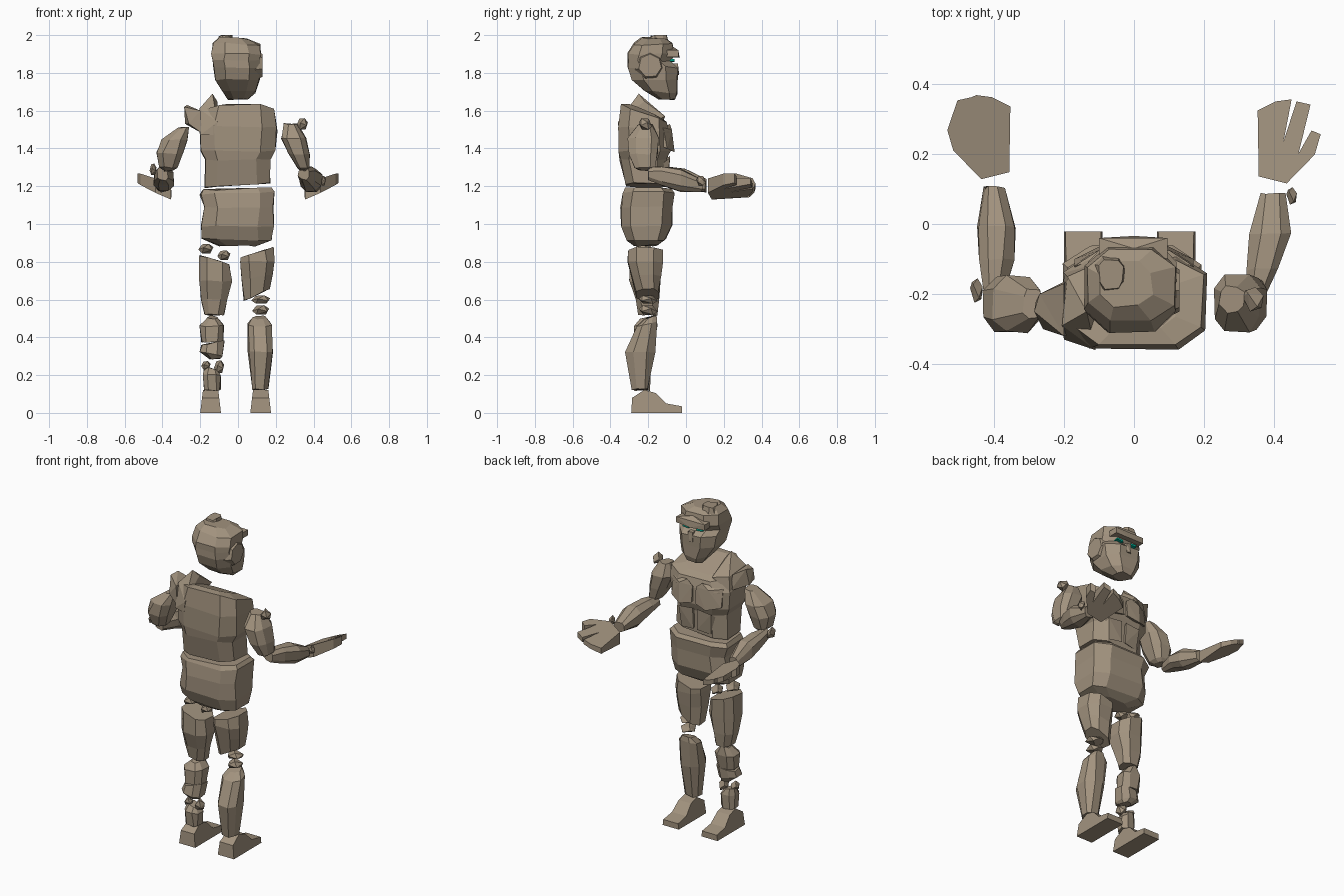
import bpy, bmesh, random
from mathutils import Vector
random.seed(4)


def material(name, rgb):
    m = bpy.data.materials.new(name)
    m.diffuse_color = (*rgb, 1)
    return m


STONE = material("stone", (0.36, 0.29, 0.21))
GLOW = material("eye_glow", (0.0, 0.45, 0.32))


def finish(name, bm, mat=STONE):
    bmesh.ops.recalc_face_normals(bm, faces=bm.faces)
    me = bpy.data.meshes.new(name)
    bm.to_mesh(me)
    bm.free()
    me.materials.append(mat)
    ob = bpy.data.objects.new(name, me)
    bpy.context.collection.objects.link(ob)
    return ob


def loft(name, rings, along_y=False, k=0.5, jit=0.005):
    """Eight-sided loft; ring = (a0, a1, b0, b1, height, tilt_a, tilt_b)."""
    shape = [(1, -k), (1, k), (k, 1), (-k, 1), (-1, k), (-1, -k), (-k, -1), (k, -1)]
    bm = bmesh.new()
    loops = []
    for r in rings:
        a0, a1, b0, b1, h, ta, tb = (tuple(r) + (0, 0))[:7]
        loop = []
        for u, v in shape:
            da, db = u * (a1 - a0) / 2, v * (b1 - b0) / 2
            p = Vector(((a0 + a1) / 2 + da, (b0 + b1) / 2 + db, h + ta * da + tb * db))
            p += Vector([random.uniform(-jit, jit) for _ in range(3)])
            loop.append(bm.verts.new((p.x, p.z, p.y) if along_y else p))
        loops.append(loop)
    for lo, hi in zip(loops, loops[1:]):
        for i in range(8):
            j = (i + 1) % 8
            bm.faces.new((lo[i], lo[j], hi[j], hi[i]))
    bm.faces.new(loops[0])
    bm.faces.new(loops[-1])
    return finish(name, bm)


def hull(name, pts, mat=STONE):
    bm = bmesh.new()
    for p in pts:
        bm.verts.new(p)
    res = bmesh.ops.convex_hull(bm, input=bm.verts)
    loose = [v for v in bm.verts if not v.link_faces]
    bmesh.ops.delete(bm, geom=loose, context='VERTS')
    return finish(name, bm, mat)


def pebble(name, x, y, z, rx, ry, rz):
    dirs = [(1, .3, .3), (-1, .2, -.2), (.2, 1, -.4), (-.3, -1, .2), (.4, -.6, 1), (-.5, .5, .9),
            (.6, .5, -1), (-.5, -.5, -1), (.8, -.7, -.3), (-.7, .7, .2)]
    hull(name, [(x + a * rx, y + b * ry, z + c * rz) for a, b, c in dirs])


def box_pts(x0, x1, y0, y1, z0, z1):
    return [(x, y, z) for x in (x0, x1) for y in (y0, y1) for z in (z0, z1)]


# Head, recessed at eye level, face on the +y side
loft("head", [(-.05, .055, -.14, -.06, 1.66), (-.085, .09, -.22, -.045, 1.70, 0, -.1),
              (-.12, .115, -.285, -.045, 1.765), (-.13, .12, -.305, -.048, 1.83),
              (-.135, .12, -.31, -.08, 1.865), (-.138, .122, -.31, -.06, 1.90),
              (-.135, .115, -.28, -.075, 1.955, -.05), (-.10, .05, -.235, -.11, 1.985, -.05)])
hull("brow", box_pts(-.10, .095, -.1, -.04, 1.885, 1.92) + [(0, -.034, 1.88), (0, -.07, 1.94)])
hull("nose", box_pts(-.015, .015, -.08, -.043, 1.79, 1.85) + [(0, -.036, 1.79)])
loft("crown_chip", [(-.115, -.02, -.2, -.09, 1.94), (-.1, -.03, -.185, -.1, 1.998)])
for s in (-1, 1):
    hull("eye", [(s * a, y, z) for y in (-.09, -.062)
                 for a, z in ((.025, 1.858), (.07, 1.862), (.065, 1.874), (.03, 1.87))], GLOW)
ear = [(0, 1), (.8, .6), (1, -.2), (.5, -.95), (-.4, -1), (-1, -.3), (-.8, .65)]
hull("ear_disc", [(x, -.19 + a * r, 1.84 + b * r) for x, r in ((.08, .085), (.13, .06)) for a, b in ear])

# Upper body, collar sloping down to the front
loft("torso", [(-.18, .17, -.32, -.11, 1.205, .08), (-.175, .17, -.35, -.10, 1.34),
               (-.20, .195, -.355, -.085, 1.385), (-.205, .205, -.36, -.085, 1.50, 0, -.1),
               (-.17, .195, -.34, -.10, 1.585, 0, -.38), (-.11, .12, -.30, -.14, 1.60, 0, -.45)], k=.6)
for s in (-1, 1):
    hull("chest_plate", [(s * a, y, z) for a, y, z in (
        (.012, -.07, 1.40), (.012, -.08, 1.5), (.09, -.06, 1.38), (.1, -.075, 1.5), (.17, -.1, 1.40),
        (.17, -.12, 1.51), (.012, -.15, 1.42), (.15, -.2, 1.44), (.05, -.085, 1.53))])
    hull("belly_plate", [(s * a, y, z) for a, y, z in (
        (.015, -.085, 1.36), (.012, -.09, 1.23), (.11, -.085, 1.35), (.1, -.1, 1.22),
        (.02, -.18, 1.3), (.14, -.15, 1.3))])
hull("shoulder_rock", [(-.135, -.25, 1.69), (-.11, -.22, 1.65), (-.11, -.36, 1.54), (-.12, -.355, 1.47),
                       (-.2, -.33, 1.47), (-.205, -.29, 1.61), (-.1, -.11, 1.57), (-.2, -.14, 1.5),
                       (-.19, -.15, 1.58)])
hull("shoulder_rock_outer", [(-.285, -.25, 1.62), (-.27, -.2, 1.63), (-.28, -.22, 1.53), (-.26, -.3, 1.53),
                             (-.2, -.32, 1.60), (-.19, -.32, 1.48), (-.19, -.16, 1.49), (-.2, -.17, 1.59)])

# Hips
loft("hips", [(-.10, .09, -.28, -.15, .885), (-.19, .18, -.315, -.11, .915, -.03),
              (-.198, .185, -.345, -.075, .99), (-.18, .185, -.345, -.07, 1.09),
              (-.2, .19, -.335, -.06, 1.165, .03), (-.185, .18, -.32, -.08, 1.185, .02)], k=.6)

# Upper arms
loft("upper_arm", [(-.315, -.26, -.27, -.19, 1.51), (-.40, -.265, -.31, -.15, 1.445),
                   (-.43, -.29, -.31, -.15, 1.375), (-.415, -.32, -.28, -.17, 1.30),
                   (-.39, -.345, -.25, -.19, 1.28)])
loft("upper_arm", [(.245, .315, -.25, -.18, 1.53), (.23, .36, -.31, -.14, 1.455),
                   (.265, .38, -.30, -.15, 1.37), (.31, .38, -.27, -.165, 1.30),
                   (.325, .36, -.25, -.19, 1.285)])

# Forearms, reaching forward
loft("forearm", [(-.43, -.37, 1.23, 1.30, -.20), (-.442, -.345, 1.205, 1.30, -.1),
                 (-.448, -.34, 1.175, 1.29, -.01), (-.425, -.373, 1.17, 1.235, .105)], True)
loft("forearm", [(.32, .38, 1.235, 1.30, -.20), (.325, .41, 1.205, 1.30, -.13),
                 (.33, .445, 1.175, 1.29, -.03), (.365, .43, 1.17, 1.235, .085)], True)

# Open hands: thumb, finger and broad finger, tilted up to the outside
outline = [(.436, .128), (.356, .148), (.353, .336), (.405, .362), (.45, .368), (.427, .248), (.464, .362),
           (.504, .353), (.47, .214), (.507, .279), (.533, .268), (.516, .21)]
for s in (-1, 1):
    bm = bmesh.new()
    sides = []
    for up in (-1, 1):
        row = []
        for x, y in outline:
            half = .038 - .1 * (y - .13)
            z = 1.20 + .45 * (x - .43) - .03 * (y - .13)
            row.append(bm.verts.new((s * x, y - (.012 if s > 0 else 0), z + up * half)))
        bm.faces.new(row)
        sides.append(row)
    for i in range(len(outline)):
        j = (i + 1) % len(outline)
        bm.faces.new((sides[0][i], sides[0][j], sides[1][j], sides[1][i]))
    bmesh.ops.triangulate(bm, faces=[f for f in bm.faces if len(f.verts) > 4])
    finish("hand", bm)

# Legs
loft("thigh", [(-.205, -.045, -.30, -.13, .81, -.28), (-.205, -.035, -.30, -.135, .70),
               (-.195, -.06, -.27, -.145, .60), (-.18, -.075, -.25, -.155, .52)])
loft("thigh", [(.035, .165, -.26, -.145, .625, .45), (.02, .185, -.29, -.135, .72, .15),
               (.012, .195, -.31, -.125, .80), (.015, .185, -.305, -.12, .85, .3)])
loft("broken_knee", [(-.195, -.08, -.27, -.17, .375), (-.2, -.075, -.27, -.15, .46),
                     (-.165, -.11, -.24, -.16, .505, 0, .2)])
loft("broken_shin", [(-.15, -.095, -.27, -.19, .285), (-.2, -.085, -.29, -.175, .315, -.2),
                     (-.19, -.075, -.28, -.17, .37, .2)])
loft("broken_ankle", [(-.18, -.095, -.275, -.195, .12), (-.185, -.09, -.28, -.19, .2),
                      (-.175, -.11, -.26, -.2, .235, -.2)])
loft("shin", [(.075, .16, -.285, -.2, .125), (.055, .182, -.32, -.165, .325),
              (.055, .175, -.26, -.15, .47, 0, .25), (.08, .15, -.22, -.155, .505, 0, .25)])

# Feet: stepped profile, tapering upwards
profile = [(-.29, 0), (-.285, .08), (-.22, .122), (-.16, .105), (-.105, .05), (-.022, .035), (-.022, 0)]
for x0, x1 in ((-.2, -.09), (.065, .175)):
    bm = bmesh.new()
    a = [bm.verts.new((x0 + .12 * z, y, z)) for y, z in profile]
    b = [bm.verts.new((x1 - .12 * z, y, z)) for y, z in profile]
    bm.faces.new(a)
    bm.faces.new(b)
    for i in range(len(a)):
        j = (i + 1) % len(a)
        bm.faces.new((a[i], a[j], b[j], b[i]))
    finish("foot", bm)

# Loose chips floating in the joints
for c in [(-.17, -.22, .87, .04, .05, .025), (-.075, -.2, .835, .035, .04, .025),
          (.12, -.2, .60, .05, .05, .022), (.12, -.2, .545, .045, .05, .025),
          (-.17, -.24, .252, .025, .03, .022), (-.1, -.23, .245, .027, .035, .033),
          (.34, -.215, 1.53, .03, .035, .03), (-.45, -.19, 1.29, .018, .035, .03),
          (.45, .08, 1.23, .015, .025, .025)]:
    pebble("loose_chip", *c)
